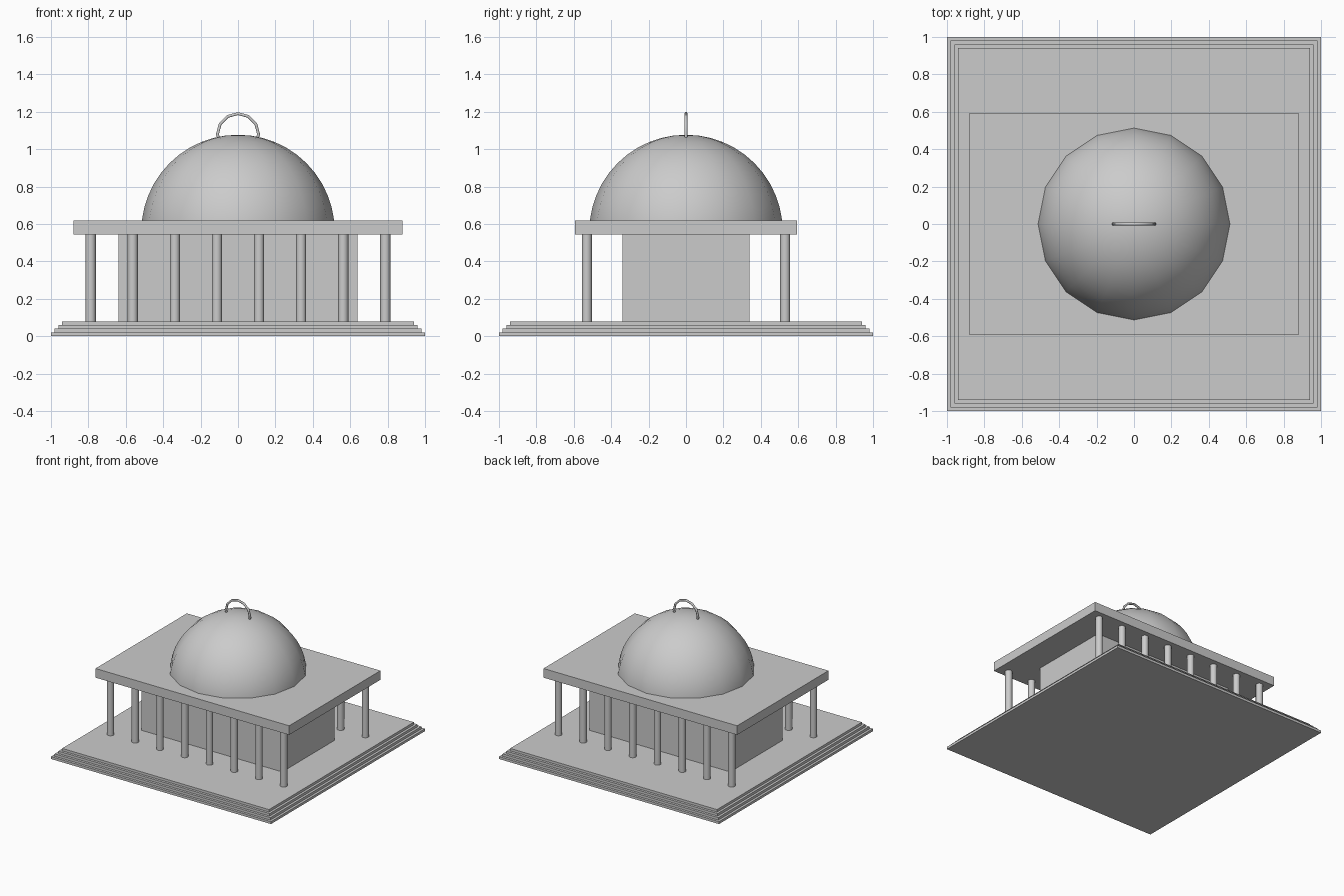
import bpy
import bmesh
from math import sin, cos, pi, radians
from mathutils import Matrix

default = bpy.data.objects.get("Cube")
if default:
    bpy.data.objects.remove(default)

# One pale stone colour throughout
stone = bpy.data.materials.new("pale_grey_stone")
stone.use_nodes = True
colour = (0.6, 0.6, 0.6, 1)
stone.diffuse_color = colour
stone.node_tree.nodes["Principled BSDF"].inputs["Base Color"].default_value = colour


def add_mesh(name, bm, smooth=False):
    mesh = bpy.data.meshes.new(name)
    bm.to_mesh(mesh)
    bm.free()
    obj = bpy.data.objects.new(name, mesh)
    bpy.context.collection.objects.link(obj)
    mesh.materials.append(stone)
    if smooth:
        bpy.ops.object.select_all(action="DESELECT")
        obj.select_set(True)
        bpy.context.view_layer.objects.active = obj
        bpy.ops.object.shade_smooth_by_angle(angle=radians(40))
    return obj


def box(name, half_x, half_y, bottom, top):
    bm = bmesh.new()
    place = (Matrix.Translation((0, 0, (bottom + top) / 2))
             @ Matrix.Diagonal((2 * half_x, 2 * half_y, top - bottom, 1)))
    bmesh.ops.create_cube(bm, size=1, matrix=place)
    return add_mesh(name, bm)


# Stepped platform
STEPS, FLOOR = 4, 0.08
rise = FLOOR / STEPS
for i in range(STEPS):
    half = 1 - 0.02 * i
    box(f"platform_step_{i + 1}", half, half, i * rise, (i + 1) * rise)

# Inner hall and flat roof
EAVES, ROOF = 0.545, 0.62
box("hall_walls", 0.64, 0.34, FLOOR, EAVES)
box("roof_slab", 0.88, 0.593, EAVES, ROOF)

# Colonnades along the front and the back
for row, y in (("front", -0.53), ("back", 0.53)):
    for i in range(8):
        bm = bmesh.new()
        x = 0.225 * (i - 3.5)
        bmesh.ops.create_cone(
            bm, cap_ends=True, segments=16, radius1=0.027, radius2=0.027,
            depth=EAVES - FLOOR,
            matrix=Matrix.Translation((x, y, (EAVES + FLOOR) / 2)))
        add_mesh(f"{row}_column_{i + 1}", bm, smooth=True)

# Sixteen-sided dome, a hemisphere whose rim sits inside the roof slab
RADIUS, CENTRE, RINGS = 0.517, 0.56, 12
bm = bmesh.new()
profile = []
for i in range(RINGS + 1):
    a = pi / 2 * i / RINGS
    profile.append(bm.verts.new((RADIUS * cos(a), 0, CENTRE + RADIUS * sin(a))))
edges = [bm.edges.new(pair) for pair in zip(profile, profile[1:])]
bmesh.ops.spin(bm, geom=profile + edges, cent=(0, 0, 0), axis=(0, 0, 1),
               angle=2 * pi, steps=16)
bmesh.ops.remove_doubles(bm, verts=bm.verts, dist=0.0005)
bmesh.ops.recalc_face_normals(bm, faces=bm.faces)
add_mesh("dome", bm, smooth=True)

# Arched hoop on top of the dome
curve = bpy.data.curves.new("dome_hoop", "CURVE")
curve.dimensions = "3D"
curve.bevel_depth = 0.009
curve.bevel_resolution = 1
curve.use_fill_caps = True
spline = curve.splines.new("POLY")
spline.points.add(8)
for i, point in enumerate(spline.points):
    a = pi * (i - 1) / 6
    point.co = (0.11 * cos(a), 0, 1.08 + 0.11 * sin(a), 1)
curve.materials.append(stone)
bpy.context.collection.objects.link(bpy.data.objects.new("dome_hoop", curve))
